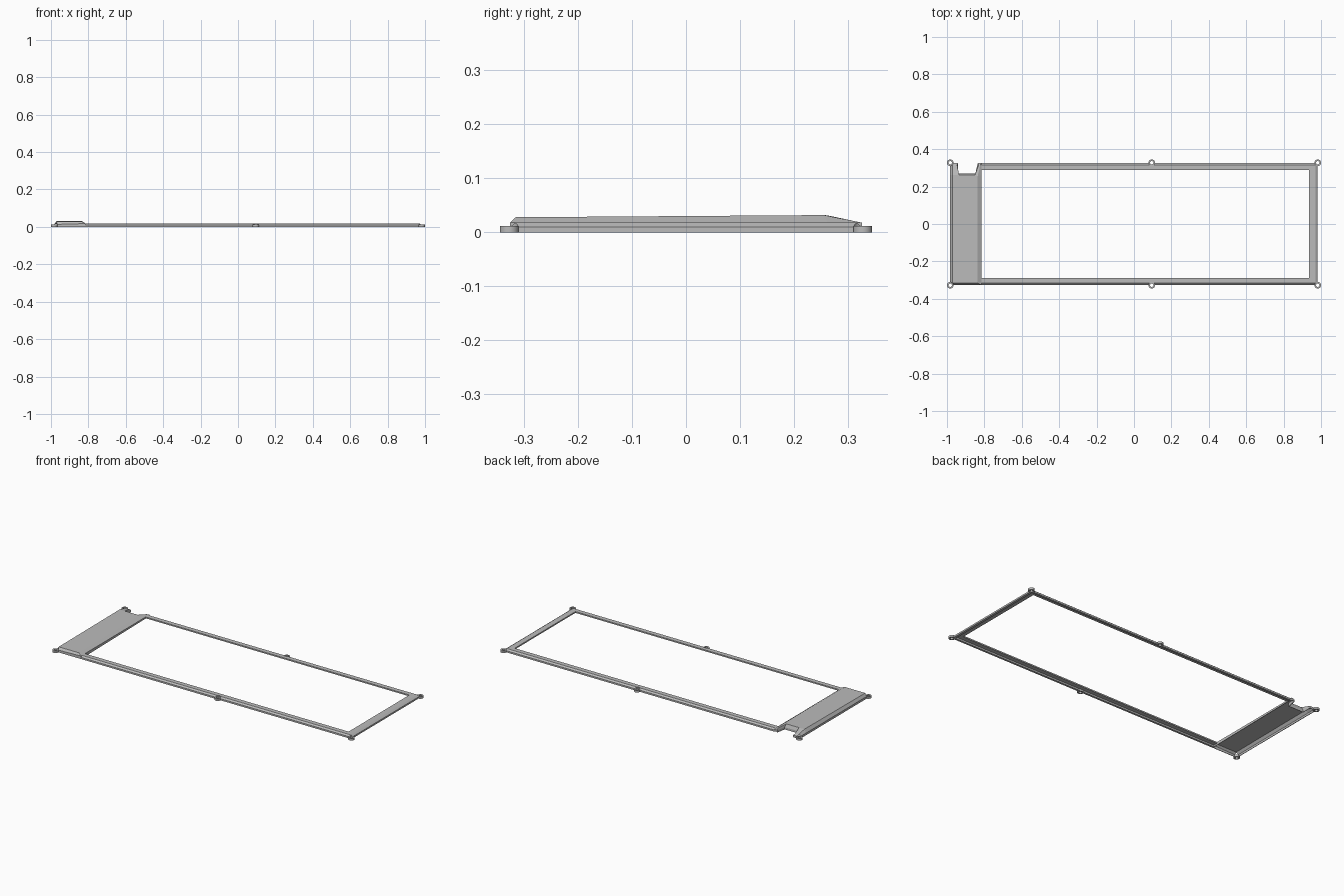
import bpy, bmesh, math
from mathutils import Vector

if "Cube" in bpy.data.objects:
    bpy.data.objects.remove(bpy.data.objects["Cube"])

grey = bpy.data.materials.new("plain_grey")
grey.use_nodes = True
grey.diffuse_color = (0.5, 0.5, 0.5, 1)
grey.node_tree.nodes["Principled BSDF"].inputs["Base Color"].default_value = (0.5, 0.5, 0.5, 1)


def make(name, bm):
    mesh = bpy.data.meshes.new(name)
    bm.to_mesh(mesh)
    bm.free()
    mesh.materials.append(grey)
    ob = bpy.data.objects.new(name, mesh)
    bpy.context.collection.objects.link(ob)
    return ob


def skin(bm, rings, closed_loop=True):
    """Join successive rings of vertices with quads."""
    n = len(rings[0])
    for a, b in zip(rings, rings[1:]):
        for i in range(n if closed_loop else n - 1):
            j = (i + 1) % n
            bm.faces.new((a[i], a[j], b[j], b[i]))


R, HOLE, TAB_H = 0.0175, 0.009, 0.012
TABS = [(x, s * 0.3275) for x in (-0.9825, 0.095, 0.9825) for s in (-1, 1)]

# Three-sided rail frame: L-shaped section (inset from outer edge, height)
section = [(0, 0), (0, 0.010), (0.010, 0.018), (0.038, 0.018),
           (0.038, 0.010), (0.012, 0.010), (0.012, 0)]
bm = bmesh.new()
path = []
for sx, sy in ((0, 1), (1, 1), (1, -1), (0, -1)):
    ring = []
    for d, z in section:
        x = 0.982 - 1.2 * d if sx else -0.82
        ring.append(bm.verts.new((x, sy * (0.326 - d), z)))
    path.append(ring)
skin(bm, path)
bm.faces.new(path[0])
bm.faces.new(path[-1])
bmesh.ops.recalc_face_normals(bm, faces=bm.faces)
rail = make("rail_frame", bm)

# Raised end panel: hollow shell with a notch at the back
outer = [(-0.983, -0.326), (-0.815, -0.326), (-0.815, 0.262), (-0.815, 0.326),
         (-0.835, 0.326), (-0.845, 0.27), (-0.94, 0.27), (-0.94, 0.326),
         (-0.983, 0.326), (-0.983, 0.262)]
top = [(-0.97, -0.316, 0.028), (-0.836, -0.316, 0.028), (-0.836, 0.255, 0.032),
       (-0.822, 0.316, 0.02), (-0.83, 0.316, 0.02), (-0.85, 0.262, 0.0315),
       (-0.935, 0.262, 0.0315), (-0.946, 0.316, 0.02), (-0.97, 0.316, 0.02),
       (-0.97, 0.262, 0.0315)]
bm = bmesh.new()
base = [bm.verts.new((x, y, 0.008 if i in (2, 3) else 0)) for i, (x, y) in enumerate(outer)]
shoulder = [bm.verts.new((x, y, 0.018 if i in (1, 2, 3) else 0.013))
            for i, (x, y) in enumerate(outer)]
crest = [bm.verts.new(p) for p in top]
skin(bm, [base, shoulder, crest])
for ids in ((0, 1, 2, 5, 6, 9), (2, 3, 4, 5), (6, 7, 8, 9)):
    bm.faces.new([crest[i] for i in ids])
panel = make("end_panel", bm)
shell = panel.modifiers.new("shell", 'SOLIDIFY')
shell.thickness = 0.004
shell.offset = -1

# Clear the round seats where the tabs sit
bm = bmesh.new()
for x, y in TABS:
    made = bmesh.ops.create_cone(bm, cap_ends=True, segments=24, radius1=R - 0.001,
                                 radius2=R - 0.001, depth=0.2)
    bmesh.ops.translate(bm, verts=made["verts"], vec=Vector((x, y, 0)))
cutter = make("tab_cutter", bm)
cutter.hide_render = True
for ob in (rail, panel):
    cut = ob.modifiers.new("tab_seats", 'BOOLEAN')
    cut.operation = 'DIFFERENCE'
    cut.solver = 'EXACT'
    cut.use_self = True
    cut.object = cutter
bpy.context.view_layer.update()
graph = bpy.context.evaluated_depsgraph_get()
baked = [(ob, bpy.data.meshes.new_from_object(ob.evaluated_get(graph))) for ob in (rail, panel)]
for ob, mesh in baked:
    ob.modifiers.clear()
    ob.data = mesh
bpy.data.objects.remove(cutter)

# Ring-shaped screw tabs
for k, (x, y) in enumerate(TABS):
    bm = bmesh.new()
    rings = []
    for r, z in ((R, 0), (R, TAB_H), (HOLE, TAB_H), (HOLE, 0), (R, 0)):
        rings.append([bm.verts.new((x + r * math.cos(t * math.tau / 24),
                                    y + r * math.sin(t * math.tau / 24), z)) for t in range(24)])
    skin(bm, rings)
    bmesh.ops.remove_doubles(bm, verts=bm.verts, dist=1e-5)
    bmesh.ops.recalc_face_normals(bm, faces=bm.faces)
    tab = make(f"screw_tab_{k + 1}", bm)
    bpy.ops.object.select_all(action='DESELECT')
    tab.select_set(True)
    bpy.context.view_layer.objects.active = tab
    bpy.ops.object.shade_smooth_by_angle(angle=math.radians(35))
